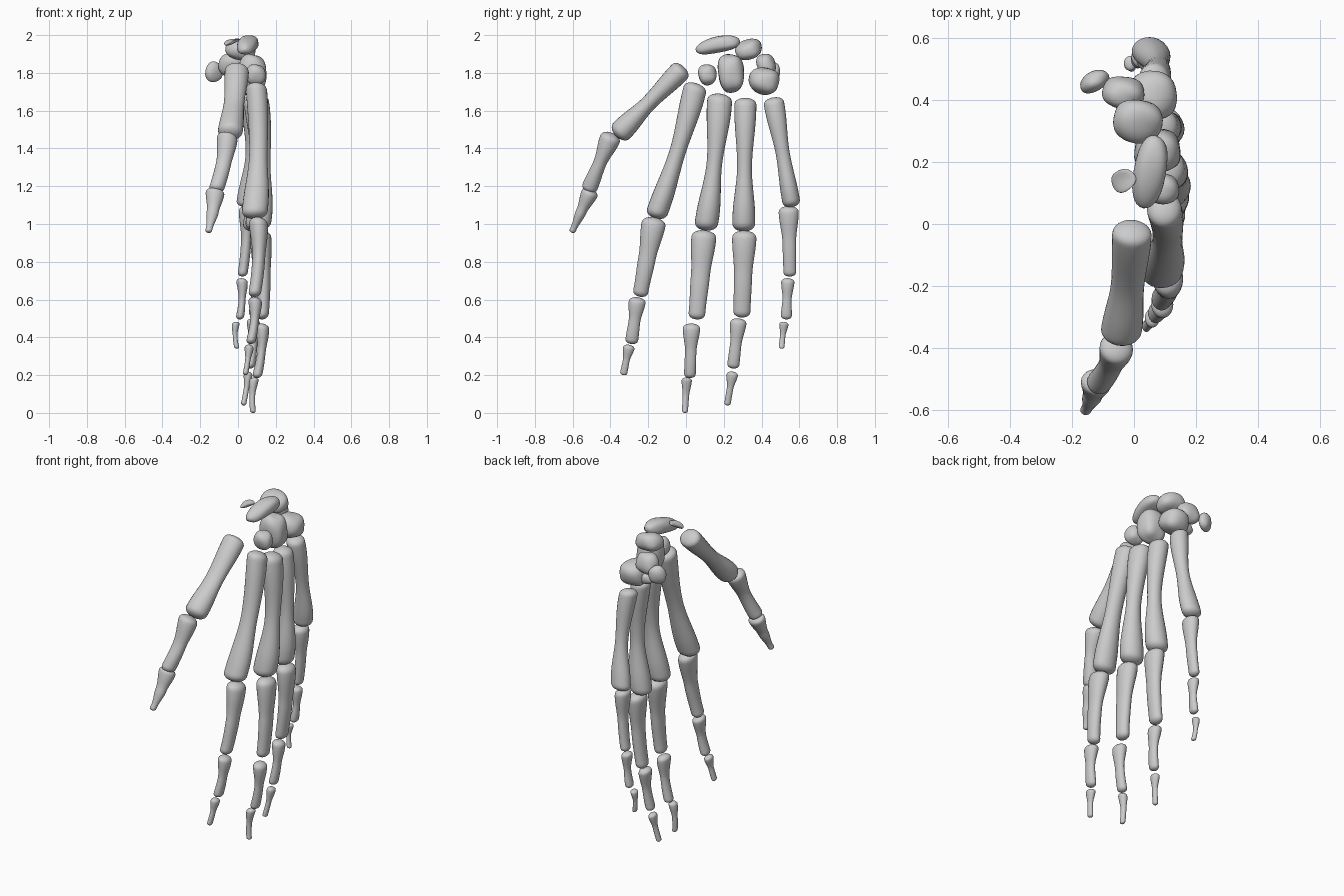
import bpy, bmesh, math
from mathutils import Vector, Euler

SIDES, RINGS = 24, 36


def finish(name, bm):
    bmesh.ops.recalc_face_normals(bm, faces=bm.faces)
    me = bpy.data.meshes.new(name)
    bm.to_mesh(me)
    bm.free()
    for p in me.polygons:
        p.use_smooth = True
    ob = bpy.data.objects.new(name, me)
    bpy.context.collection.objects.link(ob)
    return ob


def blend(r, t):
    """Flared end, narrow shaft, flared end."""
    keys = [(0, r[0]), (0.08, r[0]), (0.52, r[1]), (0.9, r[2]), (1, r[2])]
    for (a, ra), (b, rb) in zip(keys, keys[1:]):
        if t <= b:
            s = (t - a) / (b - a)
            return ra + (rb - ra) * s * s * (3 - 2 * s)
    return r[2]


def bone(name, top, bottom, wide, deep, bow=0.0, side=0.0):
    """Long bone: oval rings from top to bottom, rounded ends, bowed shaft."""
    a, b = Vector(top), Vector(bottom)
    axis = b - a
    length = axis.length
    t_dir = axis.normalized()
    w_dir = t_dir.cross(Vector((1, 0, 0))).normalized()
    d_dir = w_dir.cross(t_dir).normalized()
    cap0 = min(0.3, 0.65 * wide[0] / length)
    cap1 = min(0.3, 0.75 * wide[2] / length)
    bm = bmesh.new()
    rings = []
    for i in range(1, RINGS):
        t = 0.5 - 0.5 * math.cos(math.pi * i / RINGS)
        k = 1.0
        if t < cap0:
            k = (1 - (1 - t / cap0) ** 2.4) ** 0.5
        elif t > 1 - cap1:
            k = (1 - (1 - (1 - t) / cap1) ** 2.4) ** 0.5
        arch = 4 * t * (1 - t)
        c = a + axis * t + Vector((bow * arch, side * arch, 0))
        w, d = blend(wide, t) * k, blend(deep, t) * k
        rings.append([bm.verts.new(c + w_dir * w * math.cos(q) + d_dir * d * math.sin(q))
                      for q in (2 * math.pi * j / SIDES for j in range(SIDES))])
    for r, s in zip(rings, rings[1:]):
        for j in range(SIDES):
            n = (j + 1) % SIDES
            bm.faces.new((r[j], r[n], s[n], s[j]))
    for ring, p in ((rings[0], a), (rings[-1], b)):
        pole = bm.verts.new(p)
        for j in range(SIDES):
            bm.faces.new((ring[j], ring[(j + 1) % SIDES], pole))
    return finish(name, bm)


def pebble(name, centre, size, rot=(0, 0, 0), box=0.85, bend=0.0, taper=0.0, lump=0.06):
    """Wrist bone: squarish ellipsoid, bent and tapered along its y axis."""
    bm = bmesh.new()
    bmesh.ops.create_uvsphere(bm, u_segments=28, v_segments=18, radius=1)
    m = Euler([math.radians(v) for v in rot]).to_matrix()
    for v in bm.verts:
        p = Vector([math.copysign(abs(c) ** box, c) for c in v.co])
        p *= 1 + lump * math.sin(3 * p.x + 2 * p.y) * math.cos(2.5 * p.z - p.y)
        k = 1 + taper * p.y
        p = Vector((p.x * size[0] * k, p.y * size[1], p.z * size[2] * k + bend * (p.y ** 2 - 0.4)))
        v.co = m @ p + Vector(centre)
    return finish(name, bm)


# Thumb
bone("thumb_metacarpal", (-0.005, -0.01, 1.83), (-0.045, -0.37, 1.465),
     (0.056, 0.042, 0.06), (0.064, 0.054, 0.066), 0.005)
bone("thumb_proximal", (-0.055, -0.39, 1.48), (-0.12, -0.52, 1.17),
     (0.055, 0.035, 0.042), (0.055, 0.04, 0.04), 0.012)
bone("thumb_distal", (-0.12, -0.50, 1.185), (-0.158, -0.605, 0.955),
     (0.045, 0.028, 0.017), (0.05, 0.032, 0.018), 0.006)

# Index finger
bone("index_metacarpal", (0.095, 0.055, 1.745), (0.085, -0.165, 1.03),
     (0.062, 0.043, 0.057), (0.056, 0.048, 0.068), 0.018, 0.012)
bone("index_proximal", (0.105, -0.165, 1.035), (0.085, -0.245, 0.615),
     (0.064, 0.046, 0.04), (0.05, 0.034, 0.033), 0.015)
bone("index_middle", (0.09, -0.255, 0.612), (0.065, -0.29, 0.365),
     (0.045, 0.031, 0.034), (0.036, 0.023, 0.025), 0.01)
bone("index_distal", (0.06, -0.30, 0.36), (0.038, -0.332, 0.20),
     (0.031, 0.018, 0.019), (0.024, 0.014, 0.014), 0.003)

# Middle finger
bone("middle_metacarpal", (0.10, 0.18, 1.69), (0.102, 0.102, 0.965),
     (0.066, 0.041, 0.062), (0.058, 0.043, 0.068), 0.028, 0.01)
bone("middle_proximal", (0.122, 0.098, 0.967), (0.128, 0.055, 0.495),
     (0.066, 0.05, 0.044), (0.05, 0.035, 0.033), 0.012)
bone("middle_middle", (0.128, 0.03, 0.473), (0.098, 0.02, 0.185),
     (0.046, 0.03, 0.031), (0.036, 0.022, 0.025), 0.012)
bone("middle_distal", (0.088, 0.005, 0.187), (0.08, -0.006, 0.0),
     (0.027, 0.017, 0.016), (0.024, 0.015, 0.015), -0.008)

# Ring finger
bone("ring_metacarpal", (0.08, 0.315, 1.668), (0.085, 0.305, 0.96),
     (0.058, 0.039, 0.06), (0.055, 0.04, 0.064), 0.03)
bone("ring_proximal", (0.108, 0.31, 0.965), (0.085, 0.295, 0.505),
     (0.064, 0.048, 0.045), (0.048, 0.034, 0.032), 0.014)
bone("ring_middle", (0.08, 0.28, 0.5), (0.062, 0.248, 0.235),
     (0.043, 0.03, 0.032), (0.035, 0.022, 0.024), 0.01)
bone("ring_distal", (0.055, 0.248, 0.218), (0.028, 0.218, 0.04),
     (0.03, 0.017, 0.017), (0.023, 0.014, 0.014), 0.003)

# Little finger
bone("little_metacarpal", (0.06, 0.46, 1.67), (0.045, 0.562, 1.09),
     (0.054, 0.037, 0.047), (0.05, 0.036, 0.058), 0.024)
bone("little_proximal", (0.045, 0.543, 1.095), (0.022, 0.55, 0.722),
     (0.053, 0.036, 0.034), (0.042, 0.027, 0.026), 0.01)
bone("little_middle", (0.02, 0.54, 0.713), (0.008, 0.53, 0.495),
     (0.035, 0.024, 0.029), (0.03, 0.018, 0.021), 0.008)
bone("little_distal", (-0.01, 0.52, 0.482), (-0.005, 0.505, 0.34),
     (0.024, 0.014, 0.015), (0.02, 0.012, 0.013), -0.008)

# Wrist bones
pebble("scaphoid", (0.05, 0.165, 1.945), (0.052, 0.12, 0.042), (12, 0, -10), bend=-0.012, taper=0.12)
pebble("scaphoid_spur", (-0.035, 0.14, 1.965), (0.042, 0.035, 0.009), (0, -20, 35), bend=0.008)
pebble("lunate", (0.012, 0.33, 1.922), (0.08, 0.07, 0.052), (15, 10, -8), taper=0.1)
pebble("triquetrum", (-0.035, 0.425, 1.84), (0.068, 0.048, 0.062), (20, 0, -5))
pebble("pisiform", (-0.128, 0.46, 1.805), (0.05, 0.032, 0.054), (0, 10, 30), box=0.95)
pebble("hamate", (0.06, 0.41, 1.757), (0.078, 0.08, 0.07), (-12, 0, 8), taper=0.15)
pebble("hamate_hook", (-0.02, 0.415, 1.74), (0.05, 0.032, 0.034), (0, 15, 0))
pebble("capitate", (0.075, 0.238, 1.797), (0.074, 0.068, 0.1), (5, 0, 0), box=0.75)
pebble("trapezoid", (0.093, 0.113, 1.79), (0.052, 0.048, 0.055), (10, 0, 0))
